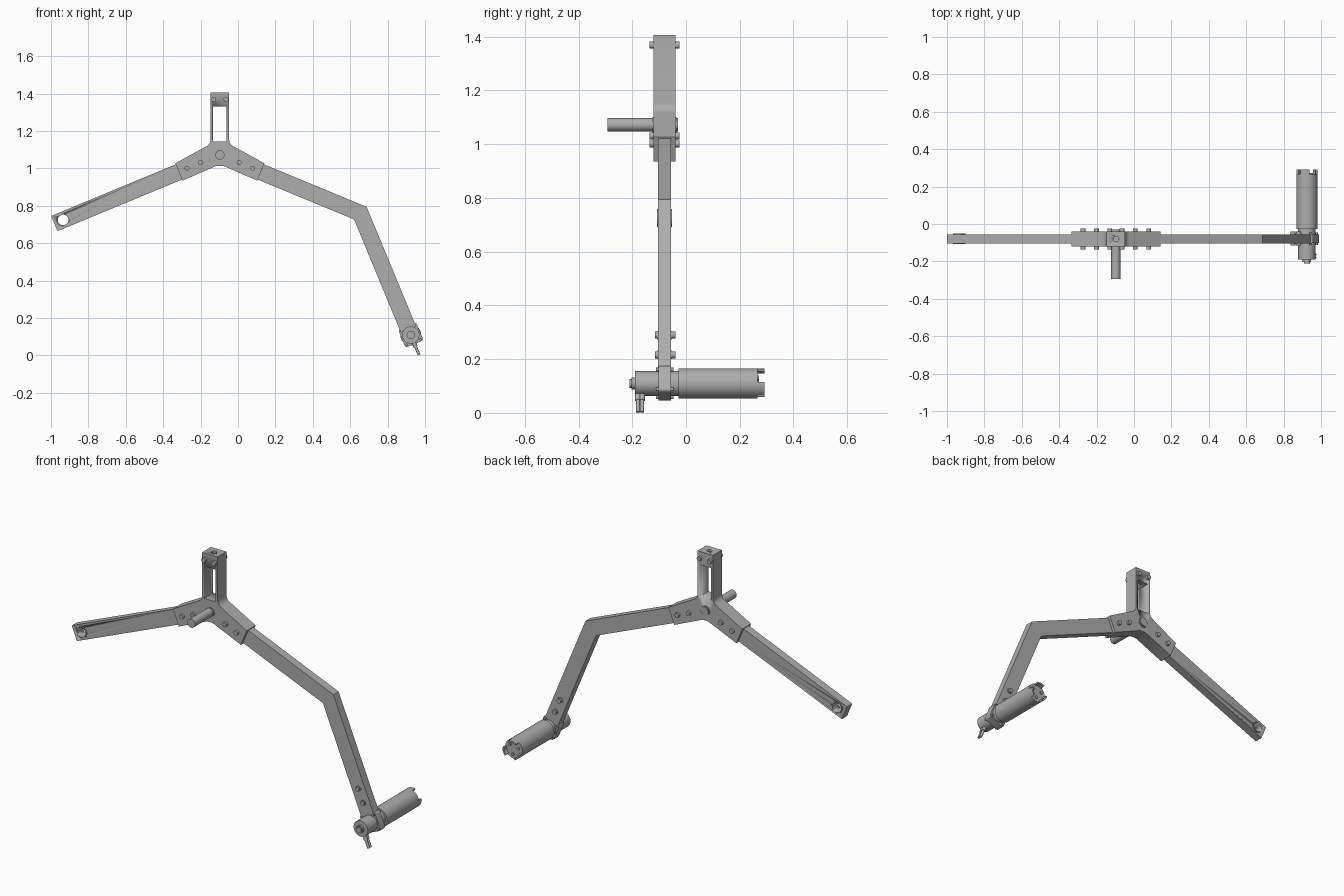
import bpy, bmesh
from math import sin, cos, radians, pi
from mathutils import Vector, Matrix

cube = bpy.data.objects.get("Cube")
if cube:
    bpy.data.objects.remove(cube)

mat = bpy.data.materials.new("machined grey")
mat.use_nodes = True
GREY = (0.42, 0.42, 0.42, 1)
mat.diffuse_color = GREY
mat.node_tree.nodes["Principled BSDF"].inputs["Base Color"].default_value = GREY

MID = -0.08                                   # depth of the arm centre plane
HUB = Vector((-0.097, 1.072))                 # all 2D points are (x, z)


def direction(deg):
    return Vector((cos(radians(deg)), sin(radians(deg))))


def side(d):
    return Vector((-d.y, d.x))


def finish(name, bm):
    bmesh.ops.recalc_face_normals(bm, faces=bm.faces)
    mesh = bpy.data.meshes.new(name)
    bm.to_mesh(mesh)
    bm.free()
    mesh.materials.append(mat)
    obj = bpy.data.objects.new(name, mesh)
    bpy.context.collection.objects.link(obj)
    bpy.ops.object.select_all(action='DESELECT')
    obj.select_set(True)
    bpy.context.view_layer.objects.active = obj
    bpy.ops.object.shade_smooth_by_angle(angle=radians(35))
    return obj


def prism(name, pts, y0, y1):
    """Extrude an (x, z) outline along y."""
    bm = bmesh.new()
    face = bm.faces.new([bm.verts.new((p[0], y0, p[1])) for p in pts])
    new = bmesh.ops.extrude_face_region(bm, geom=[face])["geom"]
    bmesh.ops.translate(bm, vec=(0, y1 - y0, 0),
                        verts=[v for v in new if isinstance(v, bmesh.types.BMVert)])
    return finish(name, bm)


def rod(name, a, b, r, n=32):
    """Cylinder from point a to point b."""
    a, b = Vector(a), Vector(b)
    bm = bmesh.new()
    turn = (b - a).to_track_quat('Z', 'Y').to_matrix().to_4x4()
    bmesh.ops.create_cone(bm, cap_ends=True, segments=n, radius1=r, radius2=r,
                          depth=(b - a).length,
                          matrix=Matrix.Translation((a + b) / 2) @ turn)
    return finish(name, bm)


def pin(name, p, r, y0, y1, n=32):
    return rod(name, (p[0], y0, p[1]), (p[0], y1, p[1]), r, n)


def cut(obj, cutter):
    mod = obj.modifiers.new("cut", 'BOOLEAN')
    mod.operation, mod.object, mod.solver = 'DIFFERENCE', cutter, 'EXACT'
    bpy.context.view_layer.objects.active = obj
    bpy.ops.object.modifier_apply(modifier=mod.name)
    bpy.data.objects.remove(cutter)


def arc(c, r, a0, a1, n=6):
    return [c + r * direction(a0 + (a1 - a0) * i / n) for i in range(n + 1)]


LEFT, RIGHT, DOWN = direction(202.5), direction(-22.5), direction(-67.5)
ARM_W, ARM_D = 0.044, 0.024
elbow = HUB + RIGHT * 0.813
motor = elbow + DOWN * 0.705
y0, y1 = MID - ARM_D, MID + ARM_D

# Straight arm with a bushed eye at its end
tip, root = HUB + LEFT * 0.958, HUB + LEFT * 0.12
off = side(LEFT) * ARM_W
eye = HUB + LEFT * 0.907
arm = prism("straight_arm", [tip + off, tip - off, root - off, root + off], y0, y1)
cut(arm, pin("eye_cutter", eye, 0.034, -0.2, 0.1))
bush = pin("eye_bushing", eye, 0.034, MID - 0.028, MID + 0.028)
cut(bush, pin("bush_cutter", eye, 0.028, -0.2, 0.1))

# Bent arm, mitred at the elbow
root, end = HUB + RIGHT * 0.12, elbow + DOWN * 0.665
o1, o2 = side(RIGHT) * ARM_W, side(DOWN) * ARM_W
mitre = (o1 + o2).normalized() * (ARM_W / cos(radians(22.5)))
prism("bent_arm", [root + o1, elbow + mitre, end + o2, end - o2, elbow - mitre, root - o1], y0, y1)

# Three-way bracket: two sloping sockets and a windowed upright
B0, B1, W = MID - 0.041, MID + 0.041, 0.05
TOP = 1.407
half = [Vector((W, TOP - HUB.y))]
half += arc(Vector((W + 0.04, 0.082)), 0.04, 180, 247.5)
half += [RIGHT * 0.237 + side(RIGHT) * W, RIGHT * 0.237 - side(RIGHT) * W]
half += [Vector((0.018, -0.058))]
outline = half + [Vector((-p.x, p.y)) for p in reversed(half)]
bracket = prism("three_way_bracket", [HUB + p for p in outline], B0, B1)
x0, x1 = HUB.x - 0.036, HUB.x + 0.036
cut(bracket, prism("window_cutter", [(x0, 1.143), (x1, 1.143), (x1, 1.33), (x0, 1.33)], -0.3, 0.2))
cut(bracket, rod("top_hole_cutter", (HUB.x, MID, 1.3), (HUB.x, MID, 1.5), 0.014))

# Pivot shaft through the hub
pin("pivot_shaft", HUB, 0.025, -0.293, -0.03)
pin("pivot_collar", HUB, 0.03, B0 - 0.004, B1 + 0.004)

# Through bolts
sockets = [HUB + d * s + Vector((0, 0.002)) for d in (LEFT, RIGHT) for s in (0.112, 0.19)]
uprights = [Vector((HUB.x + s * 0.033, 1.369)) for s in (-1, 1)]
for p in sockets + uprights:
    pin("bracket_bolt", p, 0.013, B0 - 0.014, B1 + 0.014, 16)
for s in (0.51, 0.59):
    p = elbow + DOWN * s
    pin("arm_bolt", p, 0.013, MID - 0.036, MID + 0.04, 16)
    pin("arm_bolt_washer", p, 0.016, MID - 0.028, MID + 0.028, 16)

# Motor clamp: rounded square turned with the lower arm
R, C = 0.052, 0.012
clamp = []
for i in range(4):
    a = -67.5 + 90 * i
    c = motor + (direction(a) + direction(a + 90)) * (R - C)
    clamp += arc(c, C, a, a + 90, 4)
prism("motor_clamp", clamp, MID - 0.022, MID + 0.024)
for i in range(4):
    pin("clamp_screw", motor + direction(-22.5 + 90 * i) * 0.056, 0.007,
        MID - 0.032, MID + 0.034, 12)

# Motor can, gearbox and output shaft
pin("motor_can", motor, 0.056, -0.027, 0.266, 48)
pin("motor_neck", motor, 0.046, MID, -0.02, 40)
pin("gearbox", motor, 0.046, -0.19, MID, 40)
pin("output_boss", motor, 0.022, -0.202, -0.19)
pin("output_shaft", motor, 0.016, -0.21, -0.2)

# Prongs and screws on the motor's rear face
for a in (100, 220, 340):
    ring = arc(motor, 0.056, a - 26, a + 26, 8) + arc(motor, 0.046, a + 26, a - 26, 8)
    prism("rear_prong", ring, 0.26, 0.292)
    pin("rear_screw", motor + direction(a + 60) * 0.032, 0.009, 0.26, 0.272, 12)

# Pair of cable plugs below the gearbox
for y in (-0.179, -0.163):
    for name, s0, s1, r in (("cable_socket", 0.035, 0.068, 0.011), ("cable_plug", 0.06, 0.115, 0.0075)):
        a, b = motor + DOWN * s0, motor + DOWN * s1
        rod(name, (a.x, y, a.y), (b.x, y, b.y), r, 16)
